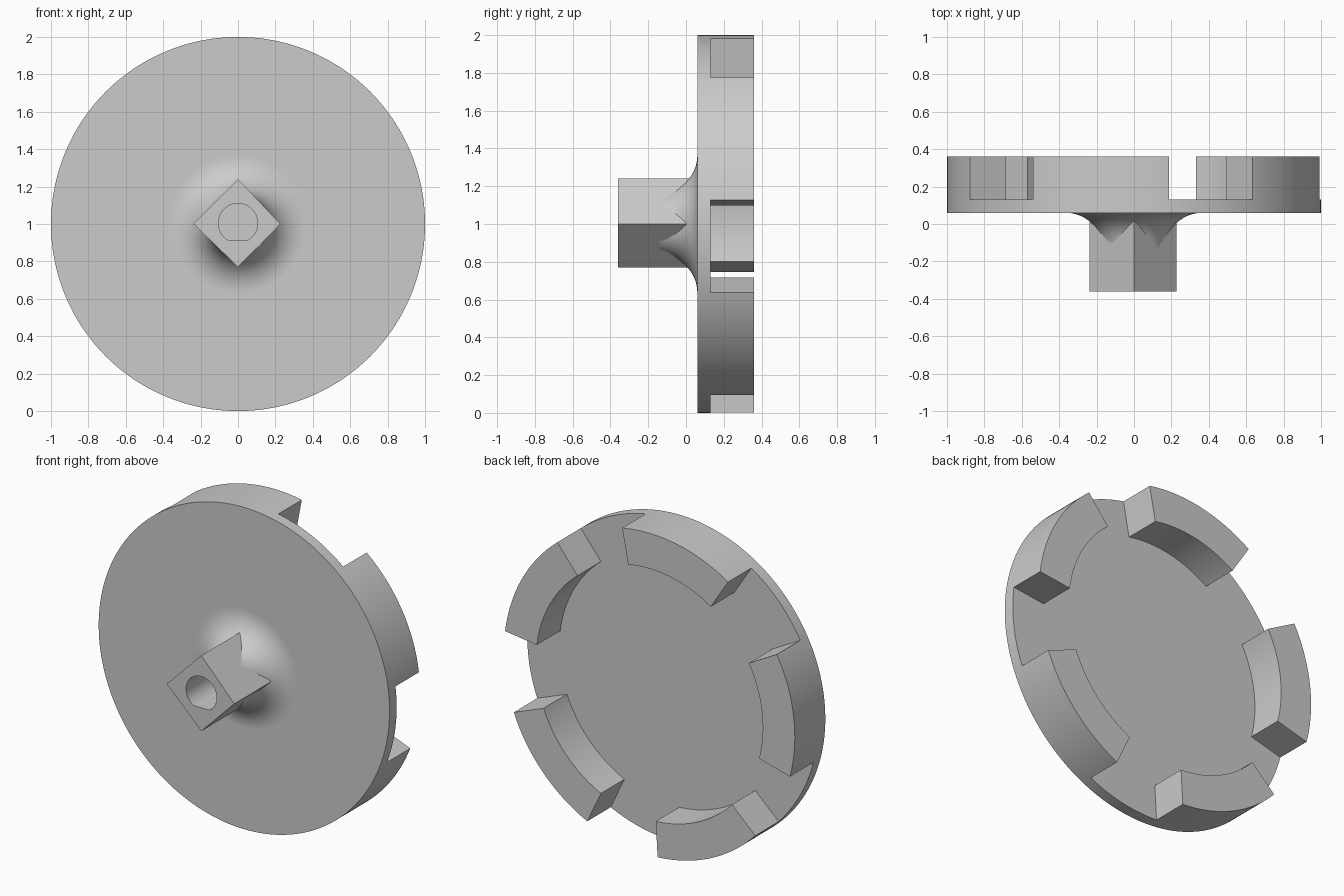
import bpy, bmesh
from math import radians, sin, cos, sqrt, asin, pi
from mathutils import Vector

cube = bpy.data.objects.get("Cube")
if cube:
    bpy.data.objects.remove(cube)

grey = bpy.data.materials.new("plain_grey")
grey.use_nodes = True
GREY = (0.6, 0.6, 0.6, 1)
grey.diffuse_color = GREY
grey.node_tree.nodes["Principled BSDF"].inputs["Base Color"].default_value = GREY


def polar(r, angle, y):
    """Point on a circle about the wheel axis, which runs along y."""
    return Vector((r * cos(angle), y, 1 + r * sin(angle)))


def finish(bm, name):
    loose = [v for v in bm.verts if not v.link_faces]
    bmesh.ops.delete(bm, geom=loose, context='VERTS')
    bmesh.ops.recalc_face_normals(bm, faces=bm.faces)
    mesh = bpy.data.meshes.new(name)
    bm.to_mesh(mesh)
    bm.free()
    obj = bpy.data.objects.new(name, mesh)
    bpy.context.collection.objects.link(obj)
    mesh.materials.append(grey)
    return obj


def smooth(obj):
    bpy.ops.object.select_all(action='DESELECT')
    obj.select_set(True)
    bpy.context.view_layer.objects.active = obj
    bpy.ops.object.shade_smooth_by_angle(angle=radians(30))


def prism(name, outline, y0, y1):
    """Extrude an (x, z) outline along y."""
    bm = bmesh.new()
    a, b = [[bm.verts.new((x, y, z)) for x, z in outline] for y in (y0, y1)]
    bm.faces.new(a)
    bm.faces.new(b)
    for i in range(len(a)):
        j = (i + 1) % len(a)
        bm.faces.new((a[i], a[j], b[j], b[i]))
    return finish(bm, name)


# Disc with five raised rim blocks, made as one solid
FRONT, FLOOR, BACK = 0.06, 0.13, 0.36
INNER, START = 0.78, radians(7.25)
STEPS, SECTOR, BLOCK = 720, 144, 87
bm = bmesh.new()


def ring(r, y):
    return [bm.verts.new(polar(r, START + 2 * pi * i / STEPS, y)) for i in range(STEPS)]


front, mid, back = [ring(1, y) for y in (FRONT, FLOOR, BACK)]
top, foot = ring(INNER, BACK), ring(INNER, FLOOR)
bm.faces.new(front)
bm.faces.new(foot)
for i in range(STEPS):
    j = (i + 1) % STEPS
    path = [front, mid, back, top, foot] if i % SECTOR < BLOCK else [front, mid, foot]
    for a, b in zip(path, path[1:]):
        bm.faces.new((a[i], a[j], b[j], b[i]))
    if i % SECTOR in (0, BLOCK):
        bm.faces.new((mid[i], back[i], top[i], foot[i]))
smooth(finish(bm, "disc_with_rim_blocks"))

# Square drive post standing on its corner
post = prism("square_post", [(0, 1.24), (0.227, 1), (0, 0.77), (-0.238, 1)], -0.36, FRONT)

# D-shaped bore cut into the post
BORE, FLAT = 0.105, -0.09
t0 = asin(FLAT / BORE)
arc = [t0 + (pi - 2 * t0) * i / 48 for i in range(49)]
cutter = prism("bore_cutter", [(BORE * cos(t), 1.005 + BORE * sin(t)) for t in arc], -0.5, 0.05)
cutter.hide_render = True
cutter.hide_set(True)
cut = post.modifiers.new("bore", 'BOOLEAN')
cut.operation = 'DIFFERENCE'
cut.solver = 'EXACT'
cut.object = cutter
bpy.context.view_layer.objects.active = post
post.select_set(True)
bpy.ops.object.modifier_apply(modifier=cut.name)
smooth(post)

# Concave flare joining the post to the disc
R, SPREAD, SIDES, ROWS = 0.2, 0.365, 96, 20
bm = bmesh.new()
rows = []
for k in range(ROWS + 1):
    t = pi / 2 * k / ROWS
    r, y = SPREAD - R * sin(t), FRONT - R + R * cos(t)
    rows.append([bm.verts.new(polar(r, 2 * pi * i / SIDES, y)) for i in range(SIDES)])
for a, b in zip(rows, rows[1:]):
    for i in range(SIDES):
        j = (i + 1) % SIDES
        bm.faces.new((a[i], b[i], b[j], a[j]))
flare = finish(bm, "post_flare")
# Make the open shell face outward, away from the axis
probe = flare.data.polygons[0]
if probe.normal.y > 0:
    flare.data.flip_normals()
smooth(flare)
